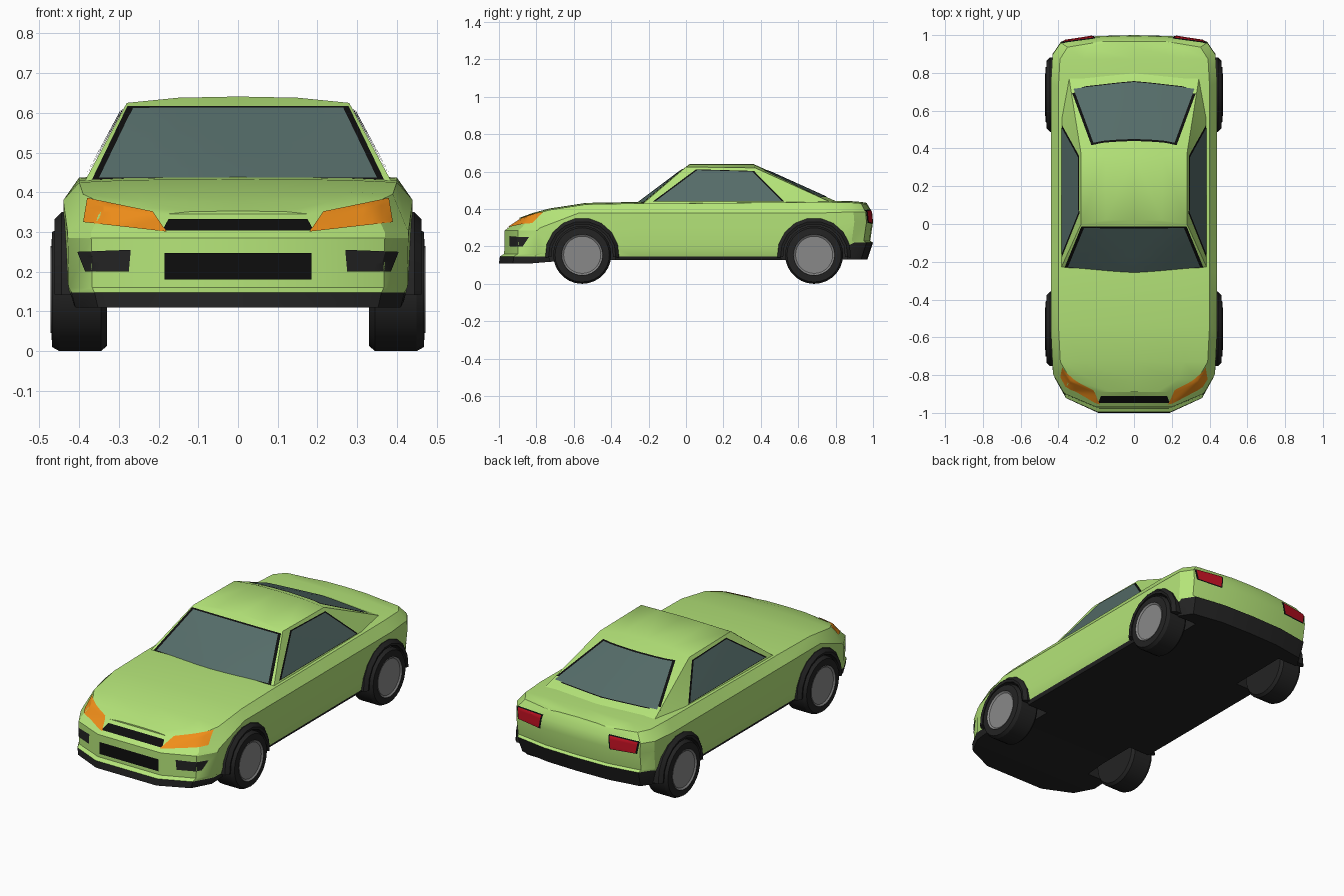
import bpy, bmesh, math
from mathutils import Vector
from mathutils.bvhtree import BVHTree

if "Cube" in bpy.data.objects:
    bpy.data.objects.remove(bpy.data.objects["Cube"])


def material(name, r, g, b):
    m = bpy.data.materials.new(name)
    m.diffuse_color = (r, g, b, 1)
    m.use_nodes = True
    m.node_tree.nodes["Principled BSDF"].inputs["Base Color"].default_value = m.diffuse_color
    return m


green = material("green_paint", .46, .78, .19)
dark = material("dark_trim", .017, .017, .017)
black = material("black_gap", .004, .004, .004)
glass = material("glass", .09, .15, .14)
orange = material("orange_lamp", .87, .27, .01)
red = material("red_lamp", .5, .005, .015)
metal = material("wheel_metal", .25, .25, .25)
hub_dark = material("wheel_dark", .04, .04, .04)


def build(name, verts, faces, mats, index=None, hull=False, solid=True):
    """Mesh object from points; returns the object and a ray-cast tree."""
    bm = bmesh.new()
    vs = [bm.verts.new(v) for v in verts]
    if hull:
        bmesh.ops.convex_hull(bm, input=vs)
    for k, f in enumerate(faces):
        ids = list(dict.fromkeys(f))
        if len(ids) > 2:
            face = bm.faces.new([vs[i] for i in ids])
            face.material_index = index[k] if index else 0
    if solid:
        bmesh.ops.recalc_face_normals(bm, faces=bm.faces)
    tree = BVHTree.FromBMesh(bm)
    me = bpy.data.meshes.new(name)
    bm.to_mesh(me)
    bm.free()
    for m in mats:
        me.materials.append(m)
    ob = bpy.data.objects.new(name, me)
    bpy.context.collection.objects.link(ob)
    return ob, tree


def lathe(name, profile, cy, cz, side, mats, index=None, n=28):
    """Revolve (radius, x) points about a wheel axle; closed profile."""
    m = len(profile)
    verts = [(side * x, cy + r * math.cos(2 * math.pi * k / n), cz + r * math.sin(2 * math.pi * k / n))
             for k in range(n) for r, x in profile]
    faces, ids = [], []
    for k in range(n):
        for j in range(m - 1):
            a, b = k * m, (k + 1) % n * m
            faces.append((a + j, a + j + 1, b + j + 1, b + j))
            ids.append(index[j] if index else 0)
    for j in (0, m - 1):
        faces.append([k * m + j for k in range(n)])
        ids.append(index[j - 1 if j else 0] if index else 0)
    return build(name, verts, faces, mats, ids)[0]


def patch(name, quad, axis, tree, mat, off=.004, grow=1.0, n=8):
    """Panel lying on a surface: a four-sided outline projected along an axis."""
    d = Vector(axis)
    pts = [Vector((a, 0, b)) if d.y else Vector((0, a, b)) for a, b in quad]
    mid = sum(pts, Vector()) / 4
    p = [mid + (q - mid) * grow for q in pts]
    verts = []
    for i in range(n + 1):
        for j in range(n + 1):
            u, v = i / n, j / n
            q = p[0].lerp(p[1], u).lerp(p[3].lerp(p[2], u), v)
            hit = tree.ray_cast(q - d * 2, d)[0] or tree.find_nearest(q - d * .4)[0]
            verts.append(hit - d * off)
    w = n + 1
    faces = [(i * w + j, (i + 1) * w + j, (i + 1) * w + j + 1, i * w + j + 1)
             for i in range(n) for j in range(n)]
    if d.x + d.y < 0 and d.y or d.x > 0:
        faces = [f[::-1] for f in faces]
    return build(name, verts, faces, [mat], solid=False)[0]


# Body: stacked plan outlines plus a lid for the hood and rear deck
stations = [(0, -1, .345), (.45, -1, .345), (.84, -.925, .37), (.975, -.82, .395), (1, -.6, .425),
            (1, -.28, .43), (1, 0, .43), (1, .5, .435), (1, .75, .437), (.98, .9, .435),
            (.88, .965, .43), (.45, .995, .425), (0, 1, .425)]
# half width, front reach, rear reach, z front, z middle, z rear
layers = [(.42, 1.0, .97, .11, .128, .13), (.43, .995, 1.0, .147, .147, .22),
          (.437, .972, .985, .16, .205, .23), (.44, .97, 1.0, .285, .29, .33),
          (.44, .95, .995, .30, .38, .385), (.40, .89, .97, 0, 0, 0)]
ns = len(stations)
ring = [(i, 1) for i in range(ns)] + [(i, -1) for i in range(ns - 2, 0, -1)]
nr = len(ring)
verts, faces, ids = [], [], []
for k, (w, f, r, zf, zm, zr) in enumerate(layers):
    for i, s in ring:
        x, y, zt = stations[i]
        z = zt if k == 5 else zf if i <= 3 else zr if i >= 9 else zm
        verts.append((s * x * w, y * (f if y < 0 else r), z))
for k in range(5):
    for i in range(nr):
        j = (i + 1) % nr
        faces.append((k * nr + i, k * nr + j, k * nr + nr + j, k * nr + nr + i))
        ids.append(1 if k == 0 else 0)
for i in range(ns - 1):
    faces.append((i, i + 1, (nr - i - 1) % nr, (nr - i) % nr))
    ids.append(1)
top = 5 * nr
rows = []
for i in range(ns):
    right, left = top + i, top + (nr - i) % nr
    if i in (0, ns - 1):
        rows.append([right] * 5)
        continue
    x, y, z = verts[right]
    start = len(verts)
    verts += [(x * .68, y, z + .006), (0, y, z + .008), (-x * .68, y, z + .006)]
    rows.append([right, start, start + 1, start + 2, left])
for a, b in zip(rows, rows[1:]):
    for c in range(4):
        faces.append((a[c], b[c], b[c + 1], a[c + 1]))
        ids.append(0)
body, body_tree = build("body", verts, faces, [green, dark], ids)

# Cabin: roof and pillars
half = [(.39, -.24, .42), (.39, .58, .42), (.35, .81, .42), (.28, 0, .625), (.28, .37, .62),
        (.15, .02, .638), (.15, .36, .638)]
pts = [(s * x, y, z) for x, y, z in half for s in (1, -1)]
pts += [(0, -.275, .42), (0, .85, .42), (0, .02, .641), (0, .36, .641)]
cabin, cabin_tree = build("cabin", pts, [], [green], hull=True)

# Windows, each with a black surround
windows = [("windscreen", [(-.35, .437), (.35, .437), (.265, .613), (-.265, .613)], (0, 1, 0)),
           ("rear_window", [(-.32, .467), (.32, .467), (.215, .603), (-.215, .603)], (0, -1, 0))]
for s, tag in ((1, "right"), (-1, "left")):
    windows.append(("side_window_" + tag, [(-.16, .444), (.51, .444), (.355, .6), (.06, .608)], (-s, 0, 0)))
for name, quad, axis in windows:
    patch(name + "_surround", quad, axis, cabin_tree, black, .003, 1.05)
    patch(name, quad, axis, cabin_tree, glass, .006)

# Grilles and lamps
front, back = (0, 1, 0), (0, -1, 0)
patch("upper_grille", [(-.19, .304), (.19, .304), (.175, .333), (-.175, .333)], front, body_tree, black)
patch("lower_grille", [(-.185, .18), (.185, .18), (.185, .247), (-.185, .247)], front, body_tree, black)
for s, tag in ((1, "right"), (-1, "left")):
    def mirrored(q):
        q = [(s * a, b) for a, b in q]
        return q if s > 0 else [q[1], q[0], q[3], q[2]]
    patch("headlamp_" + tag, mirrored([(.18, .301), (.39, .325), (.38, .386), (.215, .352)]),
          front, body_tree, orange, .007)
    patch("bumper_vent_" + tag, mirrored([(.275, .2), (.385, .2), (.405, .25), (.27, .255)]),
          front, body_tree, dark)
    tail = mirrored([(.225, .325), (.365, .33), (.375, .39), (.215, .395)])
    patch("tail_lamp_frame_" + tag, tail, back, body_tree, black, .003, 1.12)
    patch("tail_lamp_" + tag, tail, back, body_tree, red, .007)

# Wheels, wheel wells and arches
R = .155
for cy, end in ((-.555, "front"), (.685, "rear")):
    for s, tag in ((1, "right"), (-1, "left")):
        label = f"_{end}_{tag}"
        well = lathe("well_cutter" + label, [(.178, .29), (.178, .56)], cy, R, s, [green, dark], [1, 1])
        well.hide_render = True
        well.hide_set(True)
        cut = body.modifiers.new("well" + label, 'BOOLEAN')
        cut.operation, cut.solver, cut.object = 'DIFFERENCE', 'EXACT', well

        lathe("tyre" + label, [(.03, .33), (.142, .33), (R, .345), (R, .45), (.145, .468), (.11, .47),
                               (.104, .462), (.102, .44), (.02, .435)],
              cy, R, s, [dark, hub_dark], [0, 0, 0, 0, 0, 0, 0, 1])
        lathe("rim" + label, [(.096, .44), (.098, .464), (.109, .472), (.111, .465)], cy, R, s, [metal])
        lathe("hub" + label, [(.024, .43), (.024, .458), (.015, .463)], cy, R, s, [metal], n=12)

        # Tapered spokes
        sv, sf = [], []
        for k in range(8):
            a = 2 * math.pi * (k + .5) / 8
            b = len(sv)
            for x, grow in ((.436, 1), (.458, .85)):
                for r, t in ((.018, -.007), (.1, -.026), (.1, .026), (.018, .007)):
                    t *= grow
                    sv.append((s * x, cy + r * math.cos(a) - t * math.sin(a), R + r * math.sin(a) + t * math.cos(a)))
            sf += [tuple(b + i for i in q) for q in ((0, 1, 2, 3), (4, 5, 6, 7), (0, 1, 5, 4),
                                                     (1, 2, 6, 5), (2, 3, 7, 6), (3, 0, 4, 7))]
        build("spokes" + label, sv, sf, [metal])

        # Arch flare swept over the wheel
        section = [(.166, .40), (.166, .458), (.18, .462), (.198, .444), (.198, .40)]
        n, m = 10, len(section)
        av = []
        for k in range(n):
            a = math.radians(-4 + 188 * k / (n - 1))
            av += [(s * x, cy + r * math.cos(a), R + r * math.sin(a)) for r, x in section]
        af = [(k * m + j, k * m + (j + 1) % m, (k + 1) * m + (j + 1) % m, (k + 1) * m + j)
              for k in range(n - 1) for j in range(m)]
        af += [tuple(range(m)), tuple(range((n - 1) * m, n * m))]
        build("wheel_arch" + label, av, af, [dark])

# Soft shading with crisp edges
for ob in bpy.context.collection.objects:
    if not ob.hide_render:
        ob.select_set(True)
        bpy.context.view_layer.objects.active = ob
bpy.ops.object.shade_smooth_by_angle(angle=math.radians(28))
